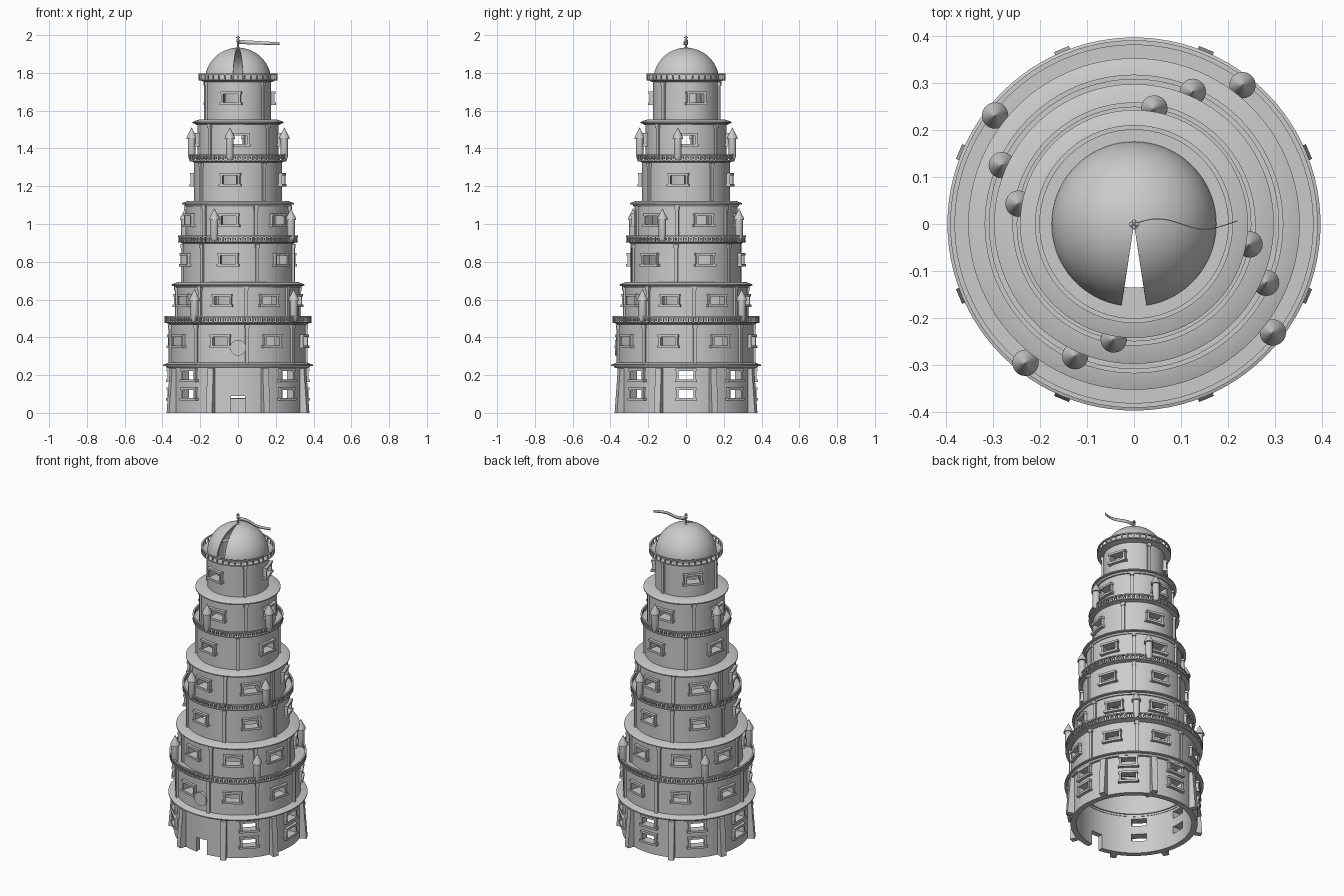
import bpy, bmesh, math
from mathutils import Matrix, Vector

if "Cube" in bpy.data.objects:
    bpy.data.objects.remove(bpy.data.objects["Cube"])

stone = bpy.data.materials.new("grey_stone")
stone.diffuse_color = (0.6, 0.6, 0.6, 1)
stone.use_nodes = True
stone.node_tree.nodes["Principled BSDF"].inputs["Base Color"].default_value = stone.diffuse_color
SEG = 96


def finish(bm, name, smooth=True):
    me = bpy.data.meshes.new(name)
    bmesh.ops.recalc_face_normals(bm, faces=bm.faces)
    bm.to_mesh(me)
    bm.free()
    ob = bpy.data.objects.new(name, me)
    me.materials.append(stone)
    bpy.context.collection.objects.link(ob)
    bpy.ops.object.select_all(action='DESELECT')
    ob.select_set(True)
    bpy.context.view_layer.objects.active = ob
    if smooth:
        bpy.ops.object.shade_smooth_by_angle(angle=math.radians(30))
    return ob


def box(bm, deg, r, z, w, d, h, x=0.0, taper=0.0):
    """Box at angle deg (0 = front, 90 = right); taper pulls the top outer edge inward."""
    m = Matrix.Rotation(math.radians(deg), 4, 'Z') @ Matrix.Translation((x, -r, z))
    vs = bmesh.ops.create_cube(bm, size=1)['verts']
    for v in vs:
        top_outer = v.co.z > 0 and v.co.y < 0
        v.co = Vector((v.co.x * w, v.co.y * d + (taper if top_outer else 0), v.co.z * h))
        v.co = m @ v.co


def lathe(bm, profile, cx=0.0, cy=0.0, seg=SEG, closed=True):
    """Spin a list of (radius, height) points round a vertical axis."""
    rings = []
    for i in range(seg):
        a = 2 * math.pi * i / seg
        rings.append([bm.verts.new((cx + r * math.sin(a), cy - r * math.cos(a), z))
                      for r, z in profile])
    n = len(profile)
    for i in range(seg):
        p, q = rings[i], rings[(i + 1) % seg]
        for j in range(n if closed else n - 1):
            k = (j + 1) % n
            bm.faces.new((p[j], q[j], q[k], p[k]))


def ring(bm, r0, r1, z0, z1):
    lathe(bm, [(r0, z0), (r1, z0), (r1, z1), (r0, z1)])


# storey: bottom, top, outer radius, inner radius, window count, first angle, window heights
storeys = [
    (0.00, 0.25, 0.362, 0.328, 8, 0, (0.10, 0.20)),
    (0.25, 0.48, 0.358, 0.318, 8, -15, (0.38,)),
    (0.48, 0.68, 0.325, 0.285, 8, -15, (0.595,)),
    (0.68, 0.905, 0.293, 0.255, 6, -10, (0.81,)),
    (0.905, 1.11, 0.272, 0.225, 6, -10, (1.02,)),
    (1.11, 1.335, 0.233, 0.195, 4, -10, (1.235,)),
    (1.335, 1.54, 0.214, 0.165, 4, 2, (1.445,)),
    (1.54, 1.765, 0.174, 0.135, 3, -12, (1.665,)),
]
WW, WH = 0.085, 0.046

for i, (z0, z1, ro, ri, n, first, heights) in enumerate(storeys):
    # Hollow wall with window and door openings
    bm = bmesh.new()
    ring(bm, ri, ro, z0, z1)
    wall = finish(bm, f"storey_wall_{i + 1}", False)
    cut, frames, cols = bmesh.new(), bmesh.new(), bmesh.new()
    step = 360 / n
    mid = (ro + ri) / 2
    for k in range(n):
        a = first + k * step
        if i == 0 and k == 0:
            box(cut, 0, mid, 0.03, 0.074, 0.12, 0.12)
        else:
            for z in heights:
                box(cut, a, mid, z, WW, 0.12, WH)
                for s in (-1, 1):
                    box(frames, a, ro, z, 0.012, 0.024, WH, x=s * (WW / 2 + 0.004))
                box(frames, a, ro + 0.001, z + WH / 2 + 0.006, WW + 0.026, 0.03, 0.013)
                box(frames, a, ro + 0.002, z - WH / 2 - 0.006, WW + 0.034, 0.032, 0.013)
        # Buttresses on the lowest storey, slim pilasters above
        if i == 0:
            box(cols, a + step / 2, 0.378, 0.117, 0.034, 0.048, 0.234, taper=0.018)
        else:
            h = z1 - z0 - 0.02
            box(cols, a + step / 2, ro, z0 + h / 2, 0.018, 0.022, h)
            box(cols, a + step / 2, ro + 0.002, z1 - 0.022, 0.024, 0.026, 0.02)
    cutter = finish(cut, "opening_cutter", False)
    cutter.hide_render = True
    bpy.context.view_layer.objects.active = wall
    mod = wall.modifiers.new("openings", 'BOOLEAN')
    mod.object, mod.operation, mod.solver = cutter, 'DIFFERENCE', 'EXACT'
    bpy.ops.object.modifier_apply(modifier=mod.name)
    bpy.data.objects.remove(cutter)
    bpy.ops.object.shade_smooth_by_angle(angle=math.radians(30))
    finish(frames, f"window_frames_{i + 1}", False)
    finish(cols, "buttresses" if i == 0 else f"pilasters_{i + 1}", False)

# Sloping cornices between storeys
for j, (z, ri, ro) in enumerate([(0.25, 0.325, 0.396), (0.675, 0.265, 0.352),
                                 (1.105, 0.205, 0.297), (1.535, 0.145, 0.242)]):
    bm = bmesh.new()
    lathe(bm, [(ri, z - 0.012), (ro - 0.02, z - 0.012), (ro - 0.014, z - 0.003), (ro, z - 0.001),
               (ro, z + 0.005), (ro - 0.035, z + 0.018), (ri, z + 0.018)])
    finish(bm, f"cornice_{j + 1}")

# Balcony floors, rails and balusters
for j, (z, ri, ro, n) in enumerate([(0.475, 0.295, 0.39, 90), (0.902, 0.235, 0.317, 74),
                                    (1.332, 0.175, 0.258, 60), (1.76, 0.14, 0.21, 36)]):
    bm = bmesh.new()
    lathe(bm, [(ri, z - 0.008), (ro - 0.03, z - 0.008), (ro - 0.012, z), (ro, z),
               (ro, z + 0.006), (ri, z + 0.006)])
    ring(bm, ro - 0.01, ro, z + 0.03, z + 0.037)
    finish(bm, f"balcony_{j + 1}")
    bm = bmesh.new()
    pitch = 2 * math.pi * ro / n
    for k in range(n):
        a = 360 * k / n
        box(bm, a, ro - 0.005, z + 0.018, 0.005, 0.007, 0.028)
        if j < 3:  # key-pattern hooks
            box(bm, a, ro - 0.005, z + 0.023, pitch * 0.5, 0.007, 0.004, x=pitch * 0.25)
            box(bm, a, ro - 0.005, z + 0.018, 0.004, 0.007, 0.013, x=pitch * 0.48)
    finish(bm, f"balusters_{j + 1}", False)

# Round turrets with pointed caps on three balconies
for j, (r, first, z) in enumerate([(0.374, 52, 0.485), (0.307, 66, 0.912), (0.249, 80, 1.342)]):
    bm = bmesh.new()
    for k in range(4):
        a = math.radians(first + 90 * k)
        lathe(bm, [(0.001, z), (0.014, z), (0.02, z + 0.018), (0.02, z + 0.108), (0.028, z + 0.108),
                   (0.025, z + 0.122), (0.004, z + 0.162), (0.001, z + 0.17)],
              r * math.sin(a), -r * math.cos(a), 20)
    finish(bm, f"turrets_{j + 1}")

# Round plaque over the door
bm = bmesh.new()
bmesh.ops.create_cone(bm, cap_ends=True, segments=32, radius1=0.042, radius2=0.042, depth=0.03,
                      matrix=Matrix.Translation((0, -0.36, 0.345)) @ Matrix.Rotation(math.pi / 2, 4, 'X'))
finish(bm, "plaque")

# Dome shell with an open observing slit at the front
bm = bmesh.new()
half, R, zc, rows = math.radians(8.7), 0.175, 1.758, 20
grid = []
for i in range(SEG + 1):
    a = half + (2 * math.pi - 2 * half) * i / SEG
    col = []
    for j in range(rows + 1):
        t = (math.pi / 2 - 0.01) * j / rows
        r = R * math.cos(t)
        col.append(bm.verts.new((r * math.sin(a), -r * math.cos(a), zc + R * math.sin(t))))
    grid.append(col)
for i in range(SEG):
    for j in range(rows):
        bm.faces.new((grid[i][j], grid[i + 1][j], grid[i + 1][j + 1], grid[i][j + 1]))
dome = finish(bm, "dome", False)
mod = dome.modifiers.new("shell", 'SOLIDIFY')
mod.thickness, mod.offset = 0.01, -1
bpy.ops.object.modifier_apply(modifier=mod.name)
bpy.ops.object.shade_smooth_by_angle(angle=math.radians(30))

# Finial with crossbar
bm = bmesh.new()
lathe(bm, [(0.0005, 1.92), (0.012, 1.925), (0.012, 1.934), (0.005, 1.938), (0.004, 1.962),
           (0.009, 1.967), (0.009, 1.975), (0.003, 1.98), (0.003, 1.997), (0.0005, 2.0)], seg=16)
box(bm, 0, 0, 1.987, 0.02, 0.006, 0.005)
box(bm, 90, 0, 1.987, 0.02, 0.006, 0.005)
finish(bm, "finial")

# Waving pennant
bm = bmesh.new()
prev = None
for i in range(25):
    x = 0.22 * i / 24
    y = 0.011 * math.sin(2 * math.pi * x / 0.2)
    zm, hh = 1.964 - 0.045 * x, 0.011 - 0.015 * x
    pair = [bm.verts.new((x, y, zm - hh)), bm.verts.new((x, y, zm + hh))]
    if prev:
        bm.faces.new((prev[0], pair[0], pair[1], prev[1]))
    prev = pair
flag = finish(bm, "pennant")
mod = flag.modifiers.new("cloth", 'SOLIDIFY')
mod.thickness, mod.offset = 0.002, 0
